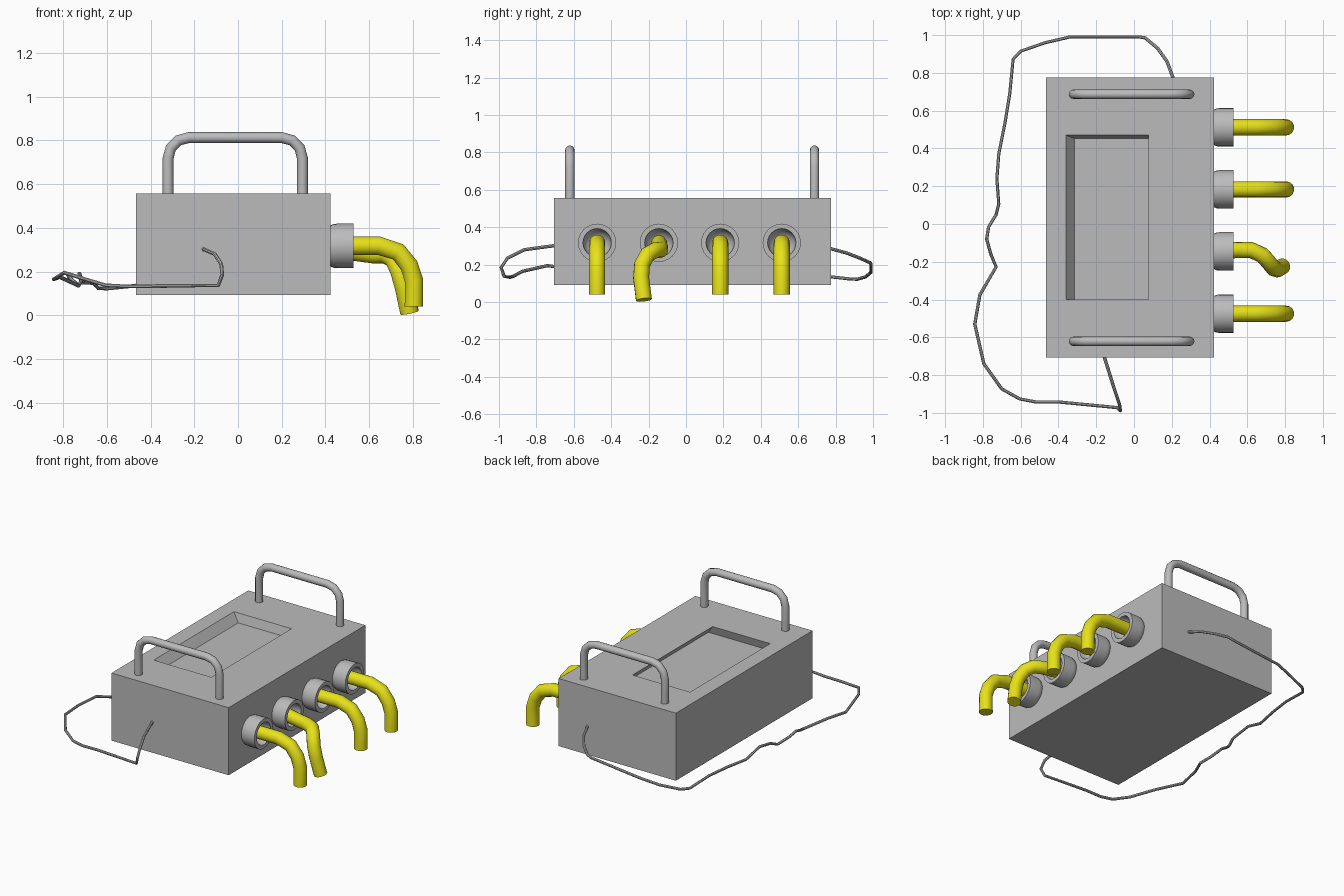
import bpy, bmesh, math
from mathutils import Vector

if "Cube" in bpy.data.objects:
    bpy.data.objects.remove(bpy.data.objects["Cube"])


def material(name, rgb):
    m = bpy.data.materials.new(name)
    m.diffuse_color = (*rgb, 1)
    m.use_nodes = True
    m.node_tree.nodes["Principled BSDF"].inputs["Base Color"].default_value = m.diffuse_color
    return m


GREY = material("grey metal", (0.5, 0.5, 0.5))
YELLOW = material("yellow rubber", (0.8, 0.76, 0.01))


def add_mesh(name, bm, mat, smooth=None):
    bmesh.ops.recalc_face_normals(bm, faces=bm.faces)
    me = bpy.data.meshes.new(name)
    bm.to_mesh(me)
    bm.free()
    me.materials.append(mat)
    ob = bpy.data.objects.new(name, me)
    bpy.context.collection.objects.link(ob)
    if smooth:
        bpy.ops.object.select_all(action='DESELECT')
        ob.select_set(True)
        bpy.context.view_layer.objects.active = ob
        bpy.ops.object.shade_smooth_by_angle(angle=math.radians(smooth))
    return ob


def tube(name, pts, r, mat, res=4):
    """Round tube swept along a path of points, with closed ends."""
    cu = bpy.data.curves.new(name, 'CURVE')
    cu.dimensions = '3D'
    cu.bevel_depth = r
    cu.bevel_resolution = res
    cu.use_fill_caps = True
    sp = cu.splines.new('POLY')
    sp.points.add(len(pts) - 1)
    for p, co in zip(sp.points, pts):
        p.co = (*co, 1)
    tmp = bpy.data.objects.new(name + "_path", cu)
    bpy.context.collection.objects.link(tmp)
    bpy.context.view_layer.update()
    me = bpy.data.meshes.new_from_object(
        tmp.evaluated_get(bpy.context.evaluated_depsgraph_get()))
    bpy.data.objects.remove(tmp)
    bm = bmesh.new()
    bm.from_mesh(me)
    bpy.data.meshes.remove(me)
    bmesh.ops.remove_doubles(bm, verts=bm.verts, dist=1e-5)
    return add_mesh(name, bm, mat, 40)


def lathe_x(name, profile, y, z, mat, n=24):
    """Spin (x, radius) points about an axis along x."""
    bm = bmesh.new()
    vs = [bm.verts.new((x, y, z + r)) for x, r in profile]
    es = [bm.edges.new(p) for p in zip(vs, vs[1:])]
    bmesh.ops.spin(bm, geom=vs + es, cent=(0, y, z), axis=(1, 0, 0),
                   angle=2 * math.pi, steps=n, use_merge=True)
    bmesh.ops.remove_doubles(bm, verts=bm.verts, dist=1e-5)
    return add_mesh(name, bm, mat, 40)


# Box body with a slanted recess sunk into the top
X0, X1, Y0, Y1, Z0, Z1 = -0.466, 0.424, -0.707, 0.776, 0.092, 0.556
bm = bmesh.new()


def loop(x0, x1, y0, y1, z):
    return [bm.verts.new(c) for c in
            ((x0, y0, z), (x1, y0, z), (x1, y1, z), (x0, y1, z))]


rings = [loop(X0, X1, Y0, Y1, Z0),
         loop(X0, X1, Y0, Y1, Z1),
         loop(-0.36, 0.077, -0.40, 0.47, Z1),
         loop(-0.315, 0.122, -0.418, 0.452, Z1 - 0.058)]
for a, b in zip(rings, rings[1:]):
    for i in range(4):
        j = (i + 1) % 4
        bm.faces.new((a[i], a[j], b[j], b[i]))
bm.faces.new(rings[0])
bm.faces.new(rings[-1])
add_mesh("box_body", bm, GREY)

# Carrying handles with three-step corners
HX0, HX1, HZ, R = -0.32, 0.295, 0.813, 0.095
for name, y in (("front_handle", -0.621), ("back_handle", 0.687)):
    pts = [(HX0, y, Z1 - 0.01)]
    for cx, start in ((HX0 + R, 180), (HX1 - R, 90)):
        for k in range(4):
            a = math.radians(start - 30 * k)
            pts.append((cx + R * math.cos(a), y, HZ - R + R * math.sin(a)))
    pts.append((HX1, y, Z1 - 0.01))
    tube(name, pts, 0.025, GREY)

# Cup-shaped sockets and yellow hoses on the right side
CUP = [(0.415, 0), (0.415, 0.09), (0.437, 0.1), (0.455, 0.102), (0.528, 0.102),
       (0.528, 0.076), (0.495, 0.072), (0.465, 0.055), (0.448, 0.03), (0.442, 0)]
BENT = [(0.43, -0.145, 0.318), (0.54, -0.138, 0.29), (0.62, -0.138, 0.279),
        (0.68, -0.165, 0.277), (0.715, -0.205, 0.255), (0.74, -0.235, 0.2),
        (0.76, -0.24, 0.13), (0.785, -0.225, 0.012)]
DROOP = [(0.43, 0.318), (0.645, 0.318), (0.733, 0.29), (0.783, 0.228),
         (0.805, 0.16), (0.805, 0.04)]
for i, y in enumerate((-0.475, -0.145, 0.183, 0.512)):
    lathe_x(f"socket_{i + 1}", CUP, y, 0.317, GREY)
    path = BENT if i == 1 else [(x, y, z) for x, z in DROOP]
    tube(f"hose_{i + 1}", path, 0.043, YELLOW, 5)

# Loose wire running round the left side from back to front
WIRE = [(0.21, 0.765, 0.288), (0.175, 0.86, 0.262), (0.125, 0.93, 0.235),
        (0.06, 0.985, 0.21), (0.03, 0.99, 0.2), (-0.34, 0.99, 0.16),
        (-0.47, 0.96, 0.135), (-0.6, 0.915, 0.122), (-0.64, 0.873, 0.124),
        (-0.658, 0.688, 0.145), (-0.684, 0.53, 0.15), (-0.716, 0.37, 0.15),
        (-0.726, 0.24, 0.19), (-0.716, 0.106, 0.16), (-0.73, 0.05, 0.135),
        (-0.77, -0.016, 0.17), (-0.78, -0.08, 0.19), (-0.758, -0.16, 0.16),
        (-0.73, -0.227, 0.135), (-0.816, -0.375, 0.175), (-0.843, -0.53, 0.165),
        (-0.795, -0.74, 0.195), (-0.7, -0.873, 0.165), (-0.605, -0.926, 0.137),
        (-0.52, -0.942, 0.132), (-0.4, -0.942, 0.133), (-0.09, -0.972, 0.137),
        (-0.072, -0.988, 0.185), (-0.077, -0.955, 0.235),
        (-0.107, -0.865, 0.28), (-0.16, -0.695, 0.303)]
tube("loose_wire", WIRE, 0.009, GREY, 2)
